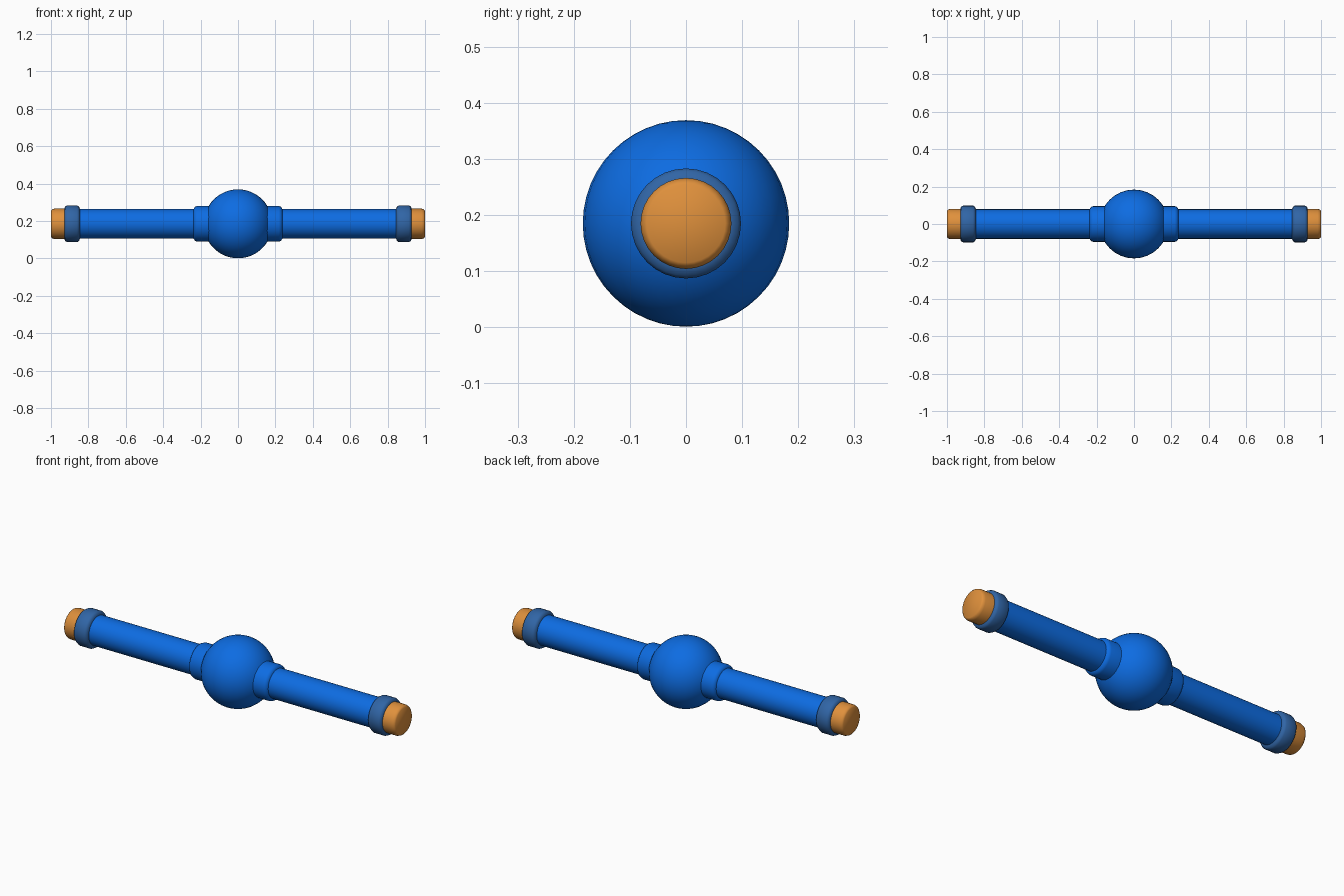
import bpy, bmesh, math

if "Cube" in bpy.data.objects:
    bpy.data.objects.remove(bpy.data.objects["Cube"])

CZ = 0.185   # height of the long axis
SEG = 32


def material(name, rgb):
    m = bpy.data.materials.new(name)
    m.diffuse_color = (*rgb, 1)
    m.use_nodes = True
    m.node_tree.nodes["Principled BSDF"].inputs["Base Color"].default_value = m.diffuse_color
    return m


blue = material("bright blue", (0.004, 0.15, 0.76))
slate = material("muted blue", (0.03, 0.13, 0.38))
orange = material("orange", (0.74, 0.28, 0.045))


def finish(bm, name, mat, angle):
    bmesh.ops.recalc_face_normals(bm, faces=bm.faces)
    mesh = bpy.data.meshes.new(name)
    bm.to_mesh(mesh)
    bm.free()
    mesh.materials.append(mat)
    ob = bpy.data.objects.new(name, mesh)
    ob.location.z = CZ
    bpy.context.collection.objects.link(ob)
    bpy.ops.object.select_all(action='DESELECT')
    ob.select_set(True)
    bpy.context.view_layer.objects.active = ob
    bpy.ops.object.shade_smooth_by_angle(angle=math.radians(angle))


def lathe(name, profile, mat, side):
    """Turn (x, radius) points around the x axis, with closed ends."""
    bm = bmesh.new()
    rings = []
    for x, r in profile:
        rings.append([bm.verts.new((side * x,
                                    r * math.cos(2 * math.pi * i / SEG),
                                    r * math.sin(2 * math.pi * i / SEG)))
                      for i in range(SEG)])
    for a, b in zip(rings, rings[1:]):
        for i in range(SEG):
            j = (i + 1) % SEG
            bm.faces.new((a[i], a[j], b[j], b[i]))
    bm.faces.new(rings[0])
    bm.faces.new(rings[-1])
    finish(bm, name, mat, 50)


# Central ball
bm = bmesh.new()
bmesh.ops.create_uvsphere(bm, u_segments=32, v_segments=24, radius=0.184)
finish(bm, "center_ball", blue, 60)

# Collar, tube, end ring and cap on both sides
for label, side in (("right", 1), ("left", -1)):
    lathe(label + "_collar", [(0.10, 0.095), (0.218, 0.095), (0.23, 0.091),
                              (0.238, 0.078)], blue, side)
    lathe(label + "_tube", [(0.12, 0.079), (0.92, 0.079)], blue, side)
    lathe(label + "_end_ring", [(0.845, 0.079), (0.85, 0.092), (0.86, 0.098),
                                (0.914, 0.098), (0.924, 0.093),
                                (0.929, 0.080)], slate, side)
    lathe(label + "_end_cap", [(0.90, 0.081), (0.982, 0.081), (0.994, 0.077),
                               (1.0, 0.070)], orange, side)
